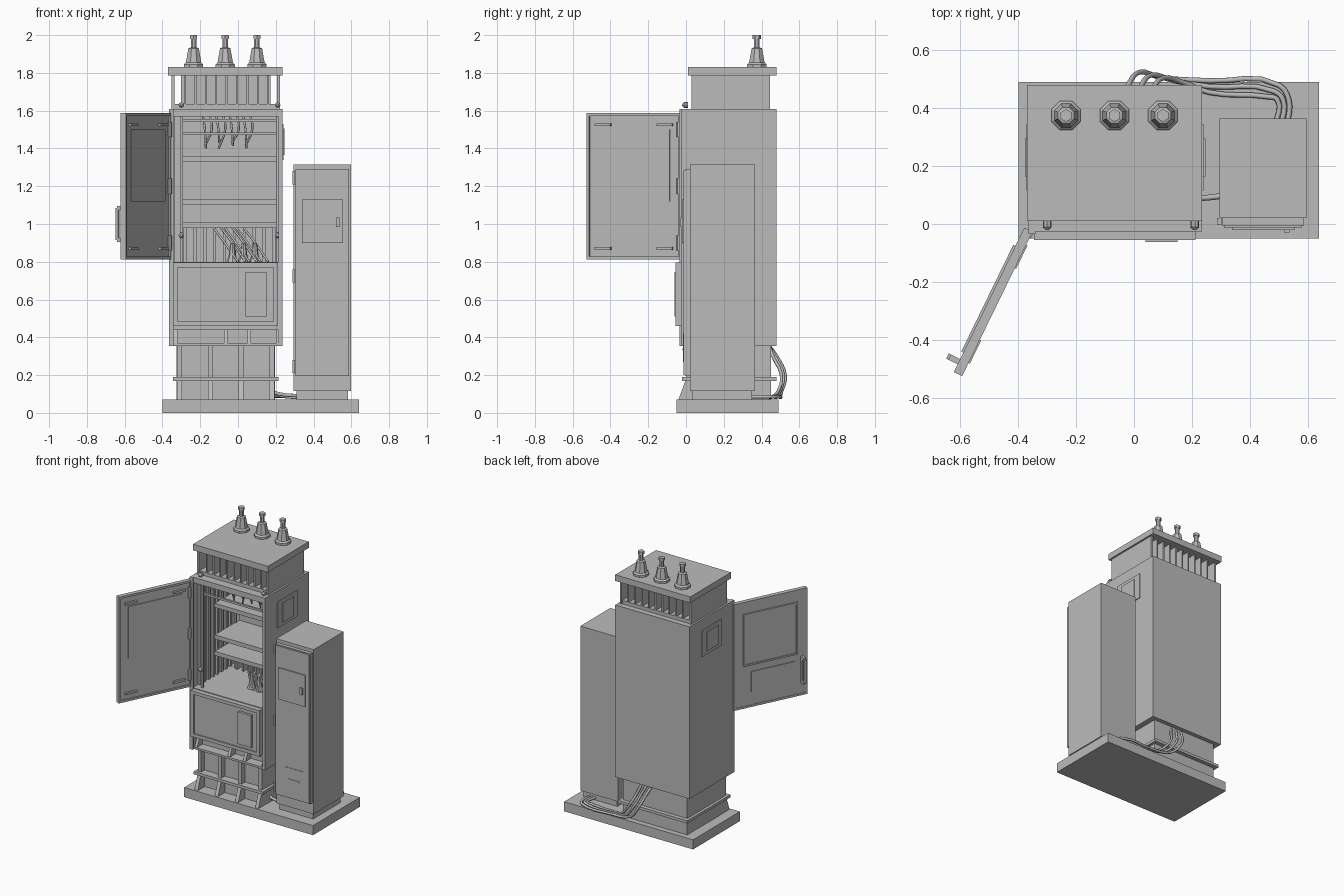
import bpy, bmesh, math
from mathutils import Matrix

cube = bpy.data.objects.get("Cube")
if cube:
    bpy.data.objects.remove(cube, do_unlink=True)

colour = (0.5, 0.5, 0.5, 1)
grey = bpy.data.materials.new("painted grey")
grey.use_nodes = True
grey.diffuse_color = colour
grey.node_tree.nodes["Principled BSDF"].inputs["Base Color"].default_value = colour


def add_object(name, data, matrix=None):
    data.materials.append(grey)
    ob = bpy.data.objects.new(name, data)
    bpy.context.collection.objects.link(ob)
    if matrix:
        ob.matrix_world = matrix
    return ob


def add_mesh(name, bm, matrix=None):
    bmesh.ops.recalc_face_normals(bm, faces=bm.faces)
    mesh = bpy.data.meshes.new(name)
    bm.to_mesh(mesh)
    bm.free()
    return add_object(name, mesh, matrix)


# Ranges are (low, high) pairs along an axis
def grow(span, amount):
    return (span[0] - amount, span[1] + amount)


def around(centre, width):
    return (centre - width / 2, centre + width / 2)


def before(edge, depth):
    return (edge - depth, edge)


def after(edge, depth):
    return (edge, edge + depth)


def spread(span, count):
    return [span[0] + (span[1] - span[0]) * i / (count - 1) for i in range(count)]


def box(name, x, y, z, matrix=None):
    bm = bmesh.new()
    bmesh.ops.create_cube(bm, size=1)
    for v in bm.verts:
        v.co = [span[int(c > 0)] for span, c in zip((x, y, z), v.co)]
    return add_mesh(name, bm, matrix)


def frame(name, x, y, z, width, matrix=None):
    """Four bars around a rectangle that faces the front."""
    for bar in (after(x[0], width), before(x[1], width)):
        box(name, bar, y, z, matrix)
    for bar in (after(z[0], width), before(z[1], width)):
        box(name, grow(x, -width), y, bar, matrix)


def lathe(name, profile, sides, matrix):
    """Stack of cones through (radius, height) pairs."""
    bm = bmesh.new()
    for (r_low, low), (r_high, high) in zip(profile, profile[1:]):
        bmesh.ops.create_cone(bm, cap_ends=True, segments=sides, radius1=r_low, radius2=r_high,
                              depth=high - low, matrix=Matrix.Translation((0, 0, (low + high) / 2)))
    return add_mesh(name, bm, matrix)


def rib(name, x, width, y_wall, y_foot, z):
    """Upright rib whose foot flares out from the wall."""
    bm = bmesh.new()
    y_top = (y_wall + y_foot) / 2
    outline = [(y_wall, z[0]), (y_foot, z[0]), (y_top, z[1]), (y_wall, z[1])]
    face = bm.faces.new([bm.verts.new((x - width / 2, *p)) for p in outline])
    moved = bmesh.ops.extrude_face_region(bm, geom=[face])["geom"]
    verts = [v for v in moved if isinstance(v, bmesh.types.BMVert)]
    bmesh.ops.translate(bm, vec=(width, 0, 0), verts=verts)
    return add_mesh(name, bm)


def cable(name, points, radius):
    curve = bpy.data.curves.new(name, "CURVE")
    curve.dimensions = "3D"
    curve.bevel_depth = radius
    curve.bevel_resolution = 1
    curve.resolution_u = 4
    curve.use_fill_caps = True
    spline = curve.splines.new("BEZIER")
    spline.bezier_points.add(len(points) - 1)
    for knot, point in zip(spline.bezier_points, points):
        knot.co = point
        knot.handle_left_type = knot.handle_right_type = "AUTO"
    return add_object(name, curve)


# Main levels and outlines shared by the parts
slab_top, body_low, sill, body_top, roof_low, roof_top = 0.07, 0.355, 0.8, 1.61, 1.785, 1.83
left, right, front, back = -0.365, 0.235, -0.02, 0.48
body_x, body_y, body_z = (left, right), (front, back), (body_low, body_top)
skin, thin, lip = 0.015, 0.006, 0.02

# Slab and ribbed plinth
box("base_slab", (-0.4, 0.64), (-0.05, 0.49), (0, slab_top))
plinth_x, plinth_y = (-0.325, 0.195), (0.04, 0.45)
box("plinth", plinth_x, plinth_y, (slab_top, body_low))
box("plinth_ledge", grow(plinth_x, lip), grow(plinth_y, 0.03), around(0.18, lip))
box("plinth_ledge_front", grow(plinth_x, lip), (front, plinth_y[0]), around(0.18, lip))
for x in spread(grow(plinth_x, -skin), 4):
    rib("plinth_rib", x, 0.026, plinth_y[0], -0.04, (slab_top, 0.18))
    box("plinth_post", around(x, 0.026), (0, plinth_y[0]), (0.18, body_low))

# Main cabinet shell, open at the upper front
for wall in (after(left, skin), before(right, skin)):
    box("cabinet_side", wall, body_y, body_z)
box("cabinet_back", body_x, before(back, skin), body_z)
pocket_top = 0.44
box("pocket_back", body_x, (0.05, back), (body_low, pocket_top))
for level in (body_low + skin, pocket_top + lip, sill, body_top):
    box("cabinet_deck", body_x, body_y, before(level, skin))
box("cabinet_lower_front", body_x, after(front, lip), (pocket_top, sill))
box("frame_post_left", after(left, 0.025), before(front, skin), body_z)
box("frame_post_right", before(right, lip), before(front, thin), body_z)
box("frame_head", body_x, before(front, thin), before(body_top, 0.04))
for x in (-0.33, -0.065, 0.06, 0.21):
    rib("pocket_divider", x, lip, 0.05, front, (body_low, pocket_top))

# Lower front cover with its raised border and small plate
cover_x, cover_z = (-0.345, 0.212), (0.46, 0.795)
box("lower_cover", cover_x, before(front, 0.025), cover_z)
frame("lower_cover_border", cover_x, before(front, 0.035), cover_z, 0.024)
box("lower_cover_plate", (0.04, 0.15), before(front, 0.042), grow(cover_z, -0.05))

# Inside: posts, side ribs, shelves and radiator fins
inner_x, inner_z = (-0.3, 0.21), (sill, body_top - lip)
for x in inner_x:
    for y in (lip, 0.4):
        box("inner_post", around(x, skin), around(y, skin), inner_z)
for y in spread((0.05, 0.4), 8):
    for wall in (after(left, 2 * skin), before(right, 2 * skin)):
        box("inner_side_rib", wall, around(y, lip), inner_z)
shelf_low = 0.98
for level in (shelf_low, 1.1, 1.33):
    box("shelf", inner_x, (0.16, back), after(level, 0.03))
box("shelf_back", inner_x, before(back, 2 * lip), (shelf_low, 1.48))
for level in (1.47, 1.54):
    box("cross_bar", inner_x, after(0.03, skin), after(level, skin))
for x in spread(grow(inner_x, -lip), 10):
    box("inner_fin", around(x, skin), (0.38, back), (sill, shelf_low))
facing_front = Matrix.Rotation(math.pi / 2, 4, "X")
for x in inner_x:
    for level in (0.94, 1.63):
        lathe("round_bolt", [(skin, 0), (skin, lip), (thin, 0.03)], 8,
              Matrix.Translation((x, 0.01, level)) @ facing_front)

# Inner terminals and cables
for x in spread((-0.03, 0.09), 3):
    lathe("inner_terminal", [(0.03, 0), (lip, 0.03), (0.01, 0.1)], 8, Matrix.Translation((x, 0.2, sill)))
    for end in (x, x + 0.04):
        cable("inner_cable", [(end - 0.1, 0.3, shelf_low), (end - 0.04, 0.22, 0.9),
                              (end + 0.03, 0.17, sill)], thin)
for i, x in enumerate(spread((-0.19, 0.06), 8)):
    cable("hanging_cable", [(x, 0.25, inner_z[1]), (x + skin, 0.18, 1.5),
                            (x + lip * (-1) ** i, 0.2, 1.4 + skin * (i % 3))], thin)

# Stepped vent plates on both sides
for inset, depth in ((0, thin), (0.05, 2 * thin)):
    for wall in (before(left, depth), after(right, depth)):
        box("side_vent_plate", wall, around(0.23, 0.23 - 2 * inset), around(1.435, 0.19 - inset))

# Neck with fins, roof cap
neck_x, neck_y, neck_z = (-0.352, 0.222), (0.03, 0.445), (body_top, roof_low)
box("neck_core", grow(neck_x, -0.05), grow(neck_y, -0.07), neck_z)
for wall in (after(neck_x[0], skin), before(neck_x[1], skin)):
    box("neck_side", wall, neck_y, neck_z)
box("neck_sill", neck_x, grow(neck_y, -thin), after(body_top, 0.025))
for x in spread((-0.28, 0.16), 9):
    box("neck_fin", around(x, 0.01), grow(neck_y, -thin), neck_z)
box("roof_cap", (-0.37, right), (0.01, back), (roof_low, roof_top))

# Three bushings
for x in spread((-0.235, 0.1), 3):
    place = Matrix.Translation((x, 0.375, roof_top))
    lathe("bushing", [(0.055, 0), (0.055, skin), (0.044, 0.025), (0.03, 0.1), (0.016, 0.105), (0.016, 0.15)],
          8, place @ Matrix.Rotation(math.pi / 8, 4, "Z"))
    lathe("bushing_cap", [(0.022, 0.15), (0.022, 0.17)], 6, place)

# Open door, built closed along x and swung about its hinge
swing = Matrix.Translation((left, front, 0)) @ Matrix.Rotation(math.radians(-116), 4, "Z")
door_x, door_z = (0, 0.555), (0.812, 1.587)
skin_front = -2 * thin
box("door", door_x, (skin_front, thin), door_z, swing)
frame("door_border", door_x, around(0, 0.032), door_z, skin, swing)
window_x, window_z = (0.07, 0.48), (1.12, 1.5)
frame("door_window_border", window_x, before(skin_front, 2 * thin), window_z, 2 * thin, swing)
box("door_window", window_x, before(skin_front, thin), window_z, swing)
box("door_inner_panel", window_x, after(thin, thin), window_z, swing)
box("door_label", (0.13, 0.46), before(skin_front, thin), (0.92, 1.07), swing)
for x in (0.095, 0.46):
    for level in (0.87, 1.525):
        box("door_slot", around(x, 0.09), after(thin, skin), around(level, skin), swing)
handle_x, handle_z = around(0.515, lip), around(1, 0.17)
box("door_handle_plate", handle_x, before(skin_front, skin), handle_z, swing)
for level in handle_z:
    box("door_handle_stem", handle_x, before(skin_front, 0.04), around(level, lip), swing)
box("door_handle_grip", handle_x, before(-0.045, skin), handle_z, swing)
for level in spread((0.9, 1.5), 3):
    lathe("door_hinge", [(skin, -0.04), (skin, 0.04)], 8, Matrix.Translation((left, front - skin, level)))

# Side cabinet with door, access panel, latch and hinges
side_x, side_y, side_z = (0.295, 0.597), (lip, 0.365), (0.115, 1.315)
box("side_cabinet", side_x, side_y, side_z)
box("side_cabinet_foot", grow(side_x, -skin), grow(side_y, -skin), (slab_top, side_z[0]))
door_span, door_height = grow(side_x, -0.01), (0.195, 1.29)
box("side_door", door_span, before(lip, 0.025), door_height)
box("side_door_face", grow(door_span, -thin), before(lip, 0.032), grow(door_height, -thin))
box("side_access_panel", (0.338, 0.555), before(lip, 0.04), (0.9, 1.13))
box("side_latch", around(0.528, lip), before(lip, 0.05), around(1.01, 0.05))
plate_x, plate_z = (0.39, 0.535), (0.27, 0.42)
box("side_lower_plate", plate_x, before(lip, 0.035), plate_z)
box("side_plate_slot", grow(plate_x, -0.03), before(lip, 0.038), around(0.335, 0.01))
for level in (0.245, 0.725, 1.245):
    box("side_hinge", around(side_x[0], skin), before(lip, 0.024), around(level, slab_top))

# Ground cables from the main cabinet to the side cabinet
for shift in (0, lip, 2 * lip):
    rise, ground = 2 * shift - 0.04, slab_top + skin
    cable("ground_cable", [(rise, 0.44, body_low), (rise + lip, back - shift / 2, 0.3),
                           (rise + 0.06, 0.525 - shift / 2, 0.2), (rise + 0.14, 0.505 - shift / 2, 0.11),
                           (0.26, 0.495 - shift, ground), (0.5 - shift, back - shift, ground),
                           (0.535 - shift, 0.43, ground), (0.53 - shift, 0.34, ground)], 0.009)
cable("link_cable", [(0.16, 0.1, 0.12), (0.22, 0.09, 0.1), (0.33, 0.1, 0.09)], 0.01)
